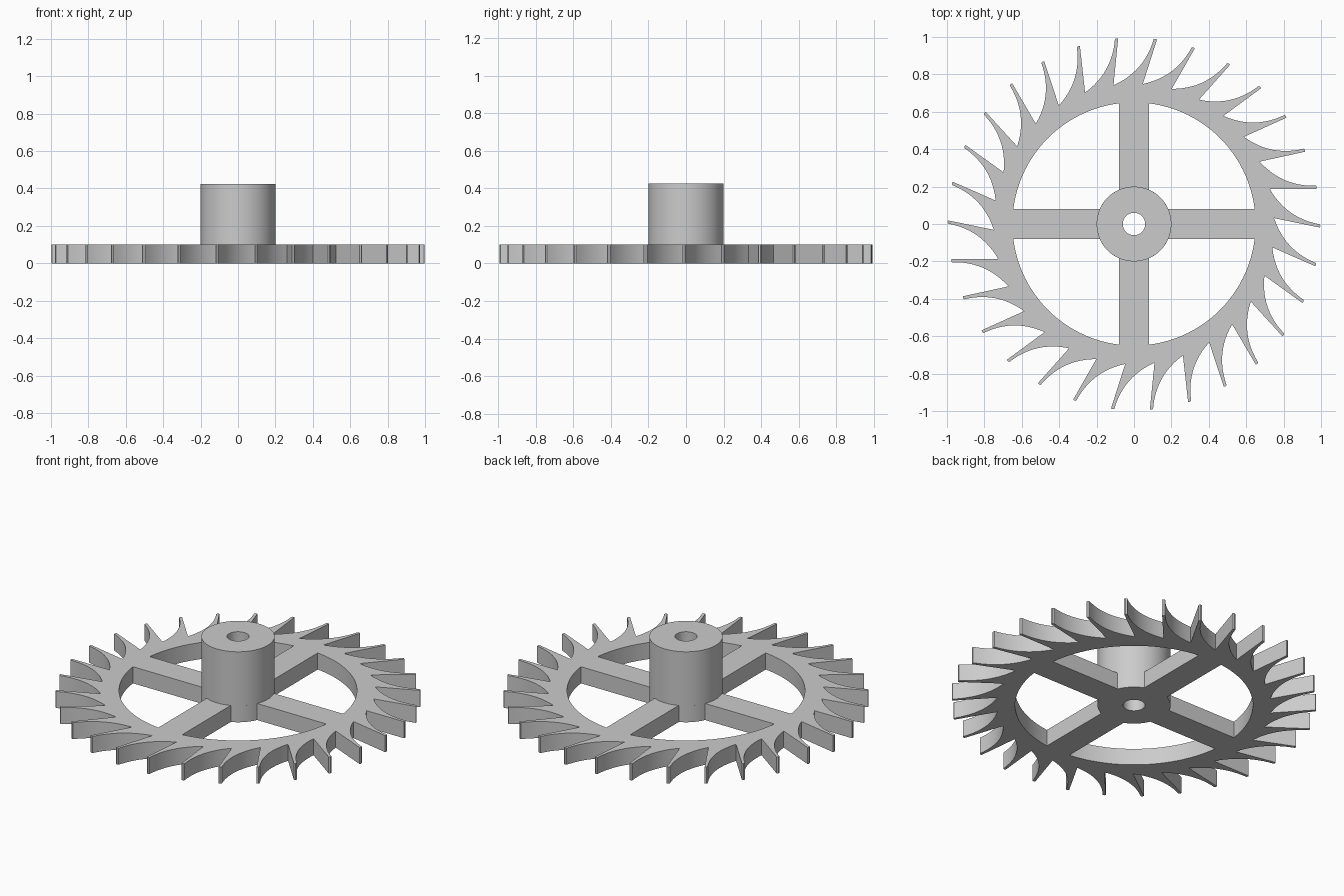
import bpy, bmesh
from math import sin, cos, asin, radians, pi, tau
from mathutils import Vector

if "Cube" in bpy.data.objects:
    bpy.data.objects.remove(bpy.data.objects["Cube"])

TEETH = 30
THICK = 0.1
HUB_R, BORE_R, HUB_TOP = 0.2, 0.06, 0.425
RIM_IN, ROOT_R, TIP_R = 0.65, 0.75, 0.997
SPOKE_HALF = 0.08

grey = bpy.data.materials.new("plain grey")
grey.use_nodes = True
colour = (0.6, 0.6, 0.6, 1)
grey.diffuse_color = colour
grey.node_tree.nodes["Principled BSDF"].inputs["Base Color"].default_value = colour


def polar(r, a):
    return Vector((r * cos(a), r * sin(a)))


def arc(r, a0, a1, n):
    return [polar(r, a0 + (a1 - a0) * i / n) for i in range(n + 1)]


def circle(r, n=64):
    return arc(r, 0, tau, n)[:-1]


def plate(name, loops, z0, z1):
    """Extrude a filled flat outline with holes between two heights."""
    curve = bpy.data.curves.new(name + "_outline", "CURVE")
    curve.dimensions = "2D"
    curve.fill_mode = "BOTH"
    curve.extrude = (z1 - z0) / 2
    for loop in loops:
        spline = curve.splines.new("POLY")
        spline.points.add(len(loop) - 1)
        for point, p in zip(spline.points, loop):
            point.co = (p.x, p.y, 0, 1)
        spline.use_cyclic_u = True
    helper = bpy.data.objects.new(name + "_outline", curve)
    bpy.context.collection.objects.link(helper)
    mesh = bpy.data.meshes.new_from_object(helper)
    bpy.data.objects.remove(helper)

    bm = bmesh.new()
    bm.from_mesh(mesh)
    bmesh.ops.remove_doubles(bm, verts=bm.verts, dist=1e-5)
    bmesh.ops.translate(bm, verts=bm.verts, vec=(0, 0, (z0 + z1) / 2))
    bmesh.ops.recalc_face_normals(bm, faces=bm.faces)
    bm.to_mesh(mesh)
    bm.free()
    mesh.name = name
    mesh.materials.clear()
    mesh.materials.append(grey)
    obj = bpy.data.objects.new(name, mesh)
    bpy.context.collection.objects.link(obj)
    bpy.ops.object.select_all(action="DESELECT")
    obj.select_set(True)
    bpy.context.view_layer.objects.active = obj
    bpy.ops.object.shade_smooth_by_angle(angle=radians(25))
    return obj


# Hooked tooth: straight undercut front, blunt tip, hollow curved back
def tooth(a):
    root = polar(ROOT_R, a + radians(2.4))
    tip_front = polar(TIP_R - 0.003, a - radians(1.1))
    tip_mid = polar(TIP_R, a - radians(0.6))
    tip_back = polar(TIP_R - 0.003, a - radians(0.1))
    next_root = polar(ROOT_R, a + radians(14.4))
    chord = next_root - tip_back
    inward = Vector((-chord.y, chord.x)).normalized()
    steps = 12
    back = [tip_back + chord * (i / steps)
            + inward * 0.038 * 4 * (i / steps) * (1 - i / steps)
            for i in range(1, steps)]
    return [root, tip_front, tip_mid, tip_back] + back


outline = [p for k in range(TEETH) for p in tooth(tau * k / TEETH)]

# Four openings leave the crossed spokes
outer, inner = asin(SPOKE_HALF / RIM_IN), asin(SPOKE_HALF / HUB_R)
windows = []
for k in range(4):
    q = k * pi / 2
    windows.append(arc(RIM_IN, q + outer, q + pi / 2 - outer, 24)
                   + arc(HUB_R, q + pi / 2 - inner, q + inner, 10))

plate("toothed_wheel", [outline, circle(BORE_R)] + windows, 0, THICK)
plate("hub", [circle(HUB_R), circle(BORE_R)], THICK, HUB_TOP)
